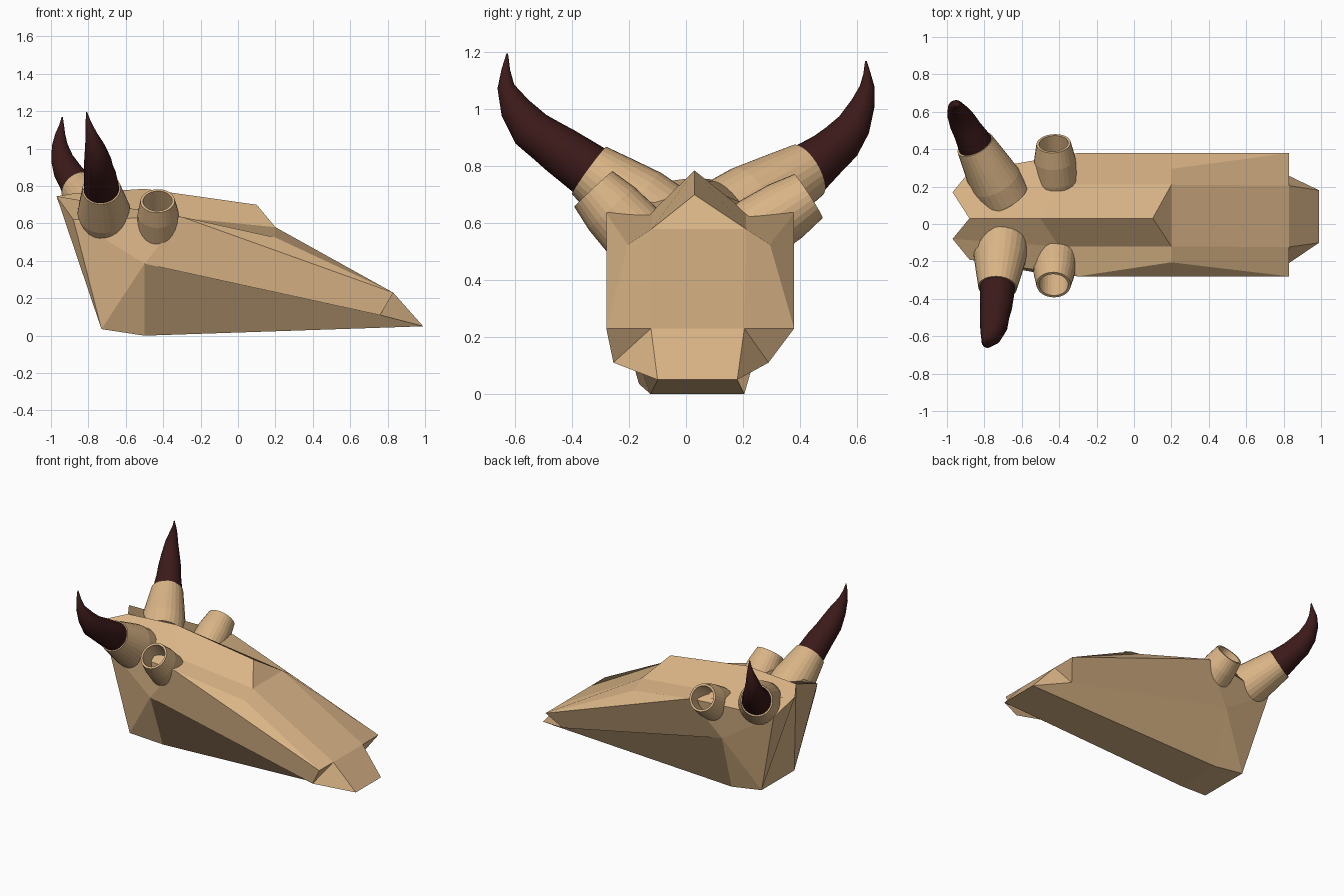
import bpy, bmesh, math
from mathutils import Vector

if "Cube" in bpy.data.objects:
    bpy.data.objects.remove(bpy.data.objects["Cube"])


def material(name, rgb):
    m = bpy.data.materials.new(name)
    m.diffuse_color = (*rgb, 1)
    m.use_nodes = True
    m.node_tree.nodes["Principled BSDF"].inputs["Base Color"].default_value = m.diffuse_color
    return m


bone = material("bone", (0.70, 0.46, 0.24))
dark = material("horn", (0.045, 0.010, 0.010))


def finish(bm, name, mat, smooth=False):
    bmesh.ops.recalc_face_normals(bm, faces=bm.faces[:])
    me = bpy.data.meshes.new(name)
    bm.to_mesh(me)
    bm.free()
    me.materials.append(mat)
    for p in me.polygons:
        p.use_smooth = smooth
    ob = bpy.data.objects.new(name, me)
    bpy.context.collection.objects.link(ob)
    return ob


def sweep(name, path, mat, sides=28, smooth=False, tangents=None):
    """Skin round rings along path [(x, y, z, radius), ...] and cap the ends."""
    bm = bmesh.new()
    pts = [Vector(p[:3]) for p in path]
    rings = []
    for i, p in enumerate(pts):
        t = tangents or (pts[min(i + 1, len(pts) - 1)] - pts[max(i - 1, 0)])
        q = Vector((0, 0, 1)).rotation_difference(t.normalized())
        r = path[i][3]
        rings.append([bm.verts.new(p + q @ Vector((r * math.cos(a), r * math.sin(a), 0)))
                      for a in (2 * math.pi * k / sides for k in range(sides))])
    for a, b in zip(rings, rings[1:]):
        for k in range(sides):
            j = (k + 1) % sides
            bm.faces.new((a[k], a[j], b[j], b[k]))
    bm.faces.new(rings[0])
    bm.faces.new(rings[-1])
    return finish(bm, name, mat, smooth)


def cup(name, base, end, profile):
    """Hollow tapered tube; profile = [(fraction along axis, radius), ...]."""
    a, b = Vector(base), Vector(end)
    sweep(name, [(*a.lerp(b, f), r) for f, r in profile], bone, tangents=b - a)


# Skull: ridge points on the centre line, the rest on both sides of it
CY = 0.045
ridge = {"R0": (-0.88, 0.76), "R1": (-0.5, 0.785), "R2": (0.1, 0.70)}
# name: x, half width on -y side, half width on +y side, z
side = {
    "T0": (-0.97, 0.125, 0.125, 0.745), "T1": (-0.4, 0.165, 0.165, 0.64),
    "T2": (0.2, 0.165, 0.165, 0.58), "T3": (0.83, 0.168, 0.16, 0.23),
    "U0": (-0.88, 0.235, 0.235, 0.62), "U1": (-0.3, 0.325, 0.335, 0.635),
    "U2": (0.2, 0.25, 0.25, 0.525), "U3": (0.83, 0.325, 0.335, 0.23),
    "L1": (-0.5, 0.31, 0.27, 0.385), "L3": (0.76, 0.30, 0.245, 0.11),
    "N": (0.99, 0.145, 0.135, 0.05), "B1": (-0.5, 0.17, 0.16, 0.0),
    "B0": (-0.73, 0.21, 0.155, 0.035),
}
side_faces = ["R0 R1 T1 T0", "R1 R2 T2 T1", "T0 T1 U1 U0", "T1 T2 U2 U1",
              "T2 T3 U3 U2", "U1 U2 U3", "U0 U1 L1", "U0 L1 B0", "U1 U3 L3 L1",
              "T3 N L3", "T3 L3 U3", "L1 L3 N B1", "L1 B1 B0", "T0 U0 B0", "T0 B0 R0"]
bm = bmesh.new()
mid = {k: bm.verts.new((x, 0.03, z)) for k, (x, z) in ridge.items()}
left = {k: bm.verts.new((x, CY - d, z)) for k, (x, d, e, z) in side.items()}
right = {k: bm.verts.new((x, CY + e, z)) for k, (x, d, e, z) in side.items()}
for half in (left, right):
    allv = {**mid, **half}
    for f in side_faces:
        bm.faces.new([allv[n] for n in f.split()])
for a, b in (("T2", "T3"), ("T3", "N"), ("N", "B1"), ("B1", "B0")):
    bm.faces.new((left[a], left[b], right[b], right[a]))
for m, s in (("R2", "T2"), ("R0", "B0")):
    bm.faces.new((mid[m], left[s], right[s]))
finish(bm, "skull", bone)

# Eye sockets
socket = [(0, 0.11), (0.35, 0.117), (0.7, 0.11), (1, 0.092), (1, 0.078), (0.45, 0.078)]
cup("eye_socket_front", (-0.42, -0.11, 0.49), (-0.43, -0.325, 0.72), socket)
cup("eye_socket_back", (-0.41, 0.16, 0.52), (-0.43, 0.43, 0.695), socket)

# Horn cores
core = [(0, 0.145), (0.3, 0.142), (0.65, 0.123), (1, 0.103), (1, 0.092), (0.8, 0.092)]
cup("horn_core_front", (-0.71, -0.10, 0.61), (-0.73, -0.34, 0.785), core)
cup("horn_core_back", (-0.70, 0.15, 0.62), (-0.85, 0.425, 0.785), core)

# Horns
horns = {
    "horn_front": [(-0.728, -0.29, 0.75, 0.09), (-0.73, -0.34, 0.785, 0.095),
                   (-0.737, -0.44, 0.855, 0.086), (-0.745, -0.49, 0.89, 0.079),
                   (-0.75, -0.545, 0.93, 0.074), (-0.765, -0.60, 1.005, 0.055),
                   (-0.785, -0.633, 1.08, 0.030), (-0.80, -0.633, 1.14, 0.015),
                   (-0.81, -0.628, 1.195, 0.003)],
    "horn_back": [(-0.83, 0.385, 0.76, 0.09), (-0.85, 0.43, 0.79, 0.094),
                  (-0.89, 0.50, 0.845, 0.079), (-0.915, 0.545, 0.885, 0.074),
                  (-0.94, 0.59, 0.945, 0.060), (-0.953, 0.622, 1.02, 0.042),
                  (-0.95, 0.637, 1.08, 0.026), (-0.943, 0.636, 1.125, 0.013),
                  (-0.94, 0.632, 1.17, 0.003)],
}
for name, path in horns.items():
    sweep(name, path, dark, smooth=True)
